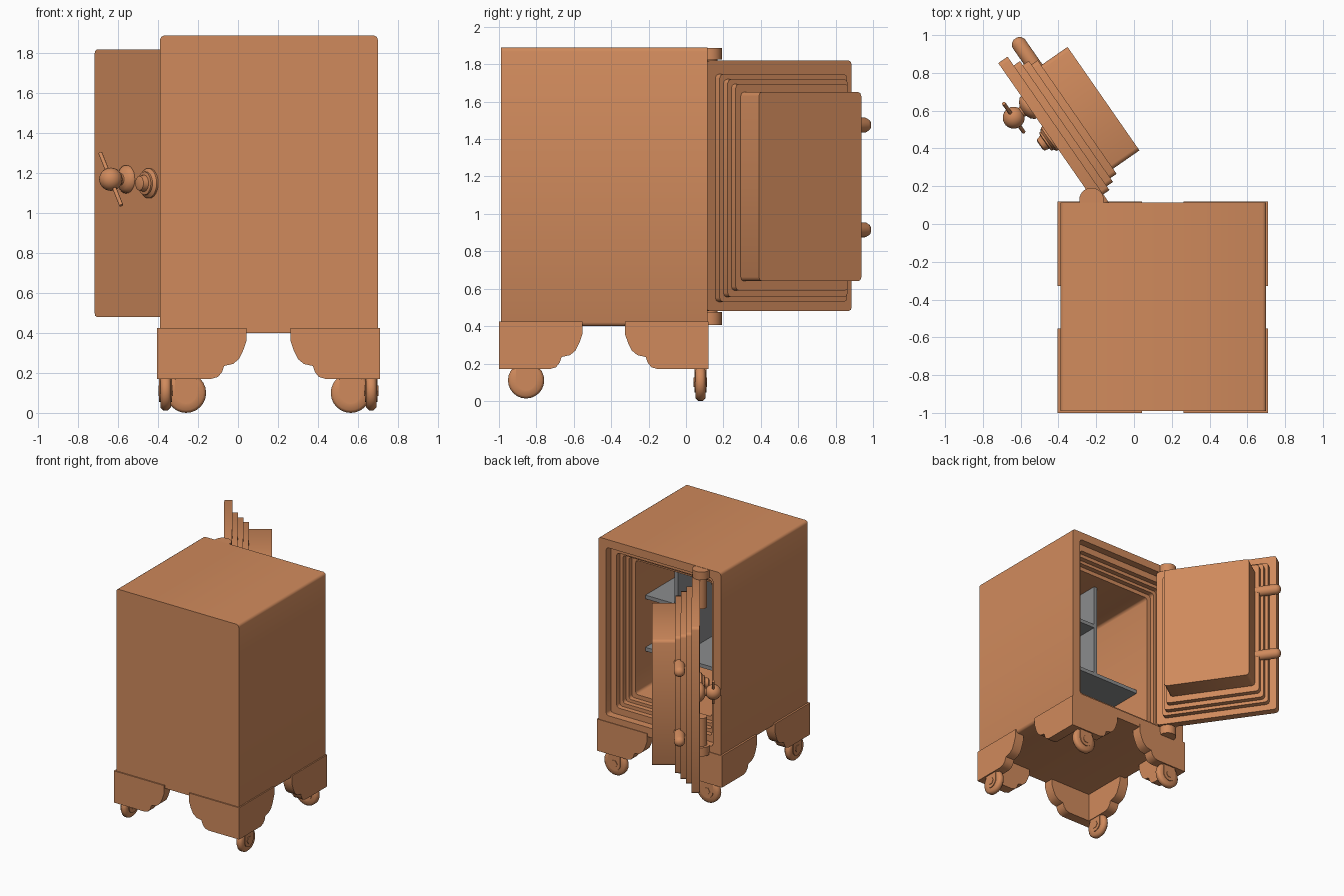
import bpy, bmesh, math
from mathutils import Matrix, Vector

cube = bpy.data.objects.get("Cube")
if cube:
    bpy.data.objects.remove(cube, do_unlink=True)


def material(name, rgb):
    m = bpy.data.materials.new(name)
    m.use_nodes = True
    m.diffuse_color = (*rgb, 1)
    m.node_tree.nodes["Principled BSDF"].inputs["Base Color"].default_value = (*rgb, 1)
    return m


COPPER = material("copper", (0.63, 0.254, 0.107))
GREY = material("shelf grey", (0.26, 0.265, 0.27))
WORLD = Matrix.Identity(4)


def finish(bm, name, mat=COPPER, frame=WORLD):
    bmesh.ops.recalc_face_normals(bm, faces=bm.faces)
    mesh = bpy.data.meshes.new(name)
    bm.to_mesh(mesh)
    bm.free()
    ob = bpy.data.objects.new(name, mesh)
    bpy.context.collection.objects.link(ob)
    mesh.materials.append(mat)
    ob.matrix_world = frame
    bpy.ops.object.select_all(action='DESELECT')
    ob.select_set(True)
    bpy.context.view_layer.objects.active = ob
    bpy.ops.object.shade_smooth_by_angle(angle=math.radians(50))
    return ob


def skin(bm, loops):
    """Bridge equal closed loops and cap both ends."""
    rows = [[bm.verts.new(p) for p in loop] for loop in loops]
    n = len(rows[0])
    for a, b in zip(rows, rows[1:]):
        for i in range(n):
            j = (i + 1) % n
            bm.faces.new((a[i], a[j], b[j], b[i]))
    bm.faces.new(rows[0])
    bm.faces.new(rows[-1])


def ring(x0, x1, z0, z1, y, r):
    """Rounded rectangle facing along y."""
    pts = []
    corners = ((x1 - r, z1 - r), (x0 + r, z1 - r), (x0 + r, z0 + r), (x1 - r, z0 + r))
    for k, (cx, cz) in enumerate(corners):
        for s in range(3):
            a = math.radians(90 * k + 45 * s)
            pts.append((cx + r * math.cos(a), y, cz + r * math.sin(a)))
    return pts


def lathe(name, profile, loc, axis, frame=WORLD, segs=24):
    """Spin (radius, distance along axis) pairs about an axis."""
    rot = Vector(axis).to_track_quat('Z', 'Y')
    loops = []
    for r, h in profile:
        loops.append([Vector(loc) + rot @ Vector((r * math.cos(t), r * math.sin(t), h))
                      for t in (2 * math.pi * i / segs for i in range(segs))])
    bm = bmesh.new()
    skin(bm, loops)
    return finish(bm, name, frame=frame)


def box(name, x, y, z, mat):
    bm = bmesh.new()
    bmesh.ops.create_cube(bm, size=1)
    for v in bm.verts:
        v.co = [lo + (c + 0.5) * (hi - lo) for c, (lo, hi) in zip(v.co, (x, y, z))]
    return finish(bm, name, mat)


# Cabinet: outer shell, stepped door frame and cavity in one skin
def frame_ring(inset, y):
    return ring(-0.32 + inset, 0.63 - inset, 0.475 + inset, 1.825 - inset, y, 0.02)


cabinet = [ring(-0.39, 0.70, 0.40, 1.89, y, 0.02) for y in (-0.99, 0.115)]
depth = 0.115
for inset, step in ((0, 0.06), (0.052, 0.04), (0.08, 0.04), (0.104, 0.04), (0.136, 0.95)):
    cabinet.append(frame_ring(inset, depth))
    depth = max(depth - step, -0.85)
    cabinet.append(frame_ring(inset, depth))
bm = bmesh.new()
skin(bm, cabinet)
finish(bm, "cabinet")

# Inner shelves
box("full_shelf", (-0.185, 0.495), (-0.85, -0.19), (0.91, 0.94), GREY)
box("side_shelf", (0.235, 0.495), (-0.85, -0.19), (1.33, 1.36), GREY)
box("divider", (0.205, 0.235), (-0.85, -0.19), (0.94, 1.69), GREY)

# Door, built closed along local x with its outside at +y, then swung open
DOOR = Matrix.Translation((-0.13, 0.11, 0)) @ Matrix.Rotation(math.radians(124.8), 4, 'Z')
WIDTH = 0.945
layers = ((0, 0.48, 1.82, 0.06, 0), (0.057, 0.53, 1.747, 0, -0.04),
          (0.082, 0.555, 1.72, -0.04, -0.08), (0.106, 0.59, 1.695, -0.08, -0.12),
          (0.139, 0.64, 1.652, -0.12, -0.29))
door = []
for inset, z0, z1, y0, y1 in layers:
    for y in (y0, y1):
        door.append(ring(inset, WIDTH - inset, z0, z1, y, 0.022))
bm = bmesh.new()
skin(bm, door)
finish(bm, "door", frame=DOOR)

# Locking bolts
for i, z in enumerate((0.915, 1.475)):
    lathe(f"bolt_{i + 1}", [(0.04, 0), (0.04, 0.17), (0.03, 0.19), (0.012, 0.2)],
          (0.8, -0.088, z), (1, 0, 0), DOOR)

# Handle and dial
lathe("handle_base", [(0.07, 0), (0.07, 0.012), (0.052, 0.03), (0.03, 0.04), (0.022, 0.1)],
      (0.661, 0.058, 1.17), (0, 1, 0), DOOR)
ball = [(0.058 * math.sin(a), -0.058 * math.cos(a))
        for a in (math.radians(d) for d in range(4, 180, 14))]
lathe("handle_ball", ball, (0.661, 0.158, 1.17), (0, 1, 0), DOOR)
lathe("handle_bar", [(0.01, -0.16), (0.01, 0.16)], (0.661, 0.158, 1.17),
      (0.183, 0, 0.26), DOOR, 12)
lathe("dial", [(0.075, 0), (0.075, 0.012), (0.058, 0.025), (0.058, 0.035),
               (0.042, 0.038), (0.036, 0.065), (0.024, 0.07)],
      (0.461, 0.058, 1.15), (0, 1, 0), DOOR)

# Hinge caps and knuckles
for part, z0, z1, k0, k1 in (("top", 1.825, 1.888, 1.58, 1.83),
                             ("bottom", 0.405, 0.475, 0.47, 0.70)):
    lathe(part + "_hinge", [(0.065, z0), (0.065, z1)], (-0.225, 0.127, 0), (0, 0, 1))
    lathe(part + "_knuckle", [(0.042, k0), (0.042, k1)], (-0.225, 0.127, 0), (0, 0, 1))

# Corner feet: two scrolled plates each
SCROLL = [(0, 0.425), (0.447, 0.425), (0.447, 0.36), (0.43, 0.31), (0.41, 0.27),
          (0.38, 0.245), (0.335, 0.235), (0.325, 0.205), (0.305, 0.18), (0.27, 0.17), (0, 0.17)]
MID = Vector((0.1525, -0.44))
HALF = Vector((0.5575, 0.56))
THICK = 0.08


def foot(name, sx, sy):
    bm = bmesh.new()
    for along_x in (True, False):
        loops = []
        for t in (0, THICK):
            pts = []
            for a, z in SCROLL:
                dx, dy = (a, t) if along_x else (t, a)
                pts.append((MID.x + sx * (HALF.x - dx), MID.y + sy * (HALF.y - dy), z))
            loops.append(pts)
        skin(bm, loops)
    finish(bm, name)


# Casters: wheel, rounded fork and hex axle
def caster(name, loc, axis, r):
    loc, axis = Vector(loc), Vector(axis)
    lathe(name + "_wheel", [(0.05, -0.026), (r - 0.014, -0.026), (r, -0.012),
                            (r, 0.012), (r - 0.014, 0.026), (0.05, 0.026)], loc, axis)
    lathe(name + "_axle", [(0.03, -0.036), (0.03, 0.036)], loc, axis, segs=6)
    side = axis.cross(Vector((0, 0, 1)))
    arc = [(0.055 * math.cos(a), 0.055 * math.sin(a))
           for a in (math.pi + math.pi * i / 10 for i in range(11))]
    outline = arc + [(0.055, 0.09), (-0.055, 0.09)]
    bm = bmesh.new()
    skin(bm, [[loc + axis * t + side * u + Vector((0, 0, v)) for u, v in outline]
              for t in (-0.032, 0.032)])
    finish(bm, name + "_fork")


for side, sx in (("left", 1), ("right", -1)):
    for end, sy in (("front", -1), ("back", 1)):
        foot(f"{end}_{side}_foot", sx, sy)
    caster(f"front_{side}_caster", (MID.x + sx * 0.515, -0.855, 0.11), (1, 0, 0), 0.097)
    caster(f"back_{side}_caster", (MID.x + sx * 0.412, 0.077, 0.10), (0, 1, 0), 0.10)
